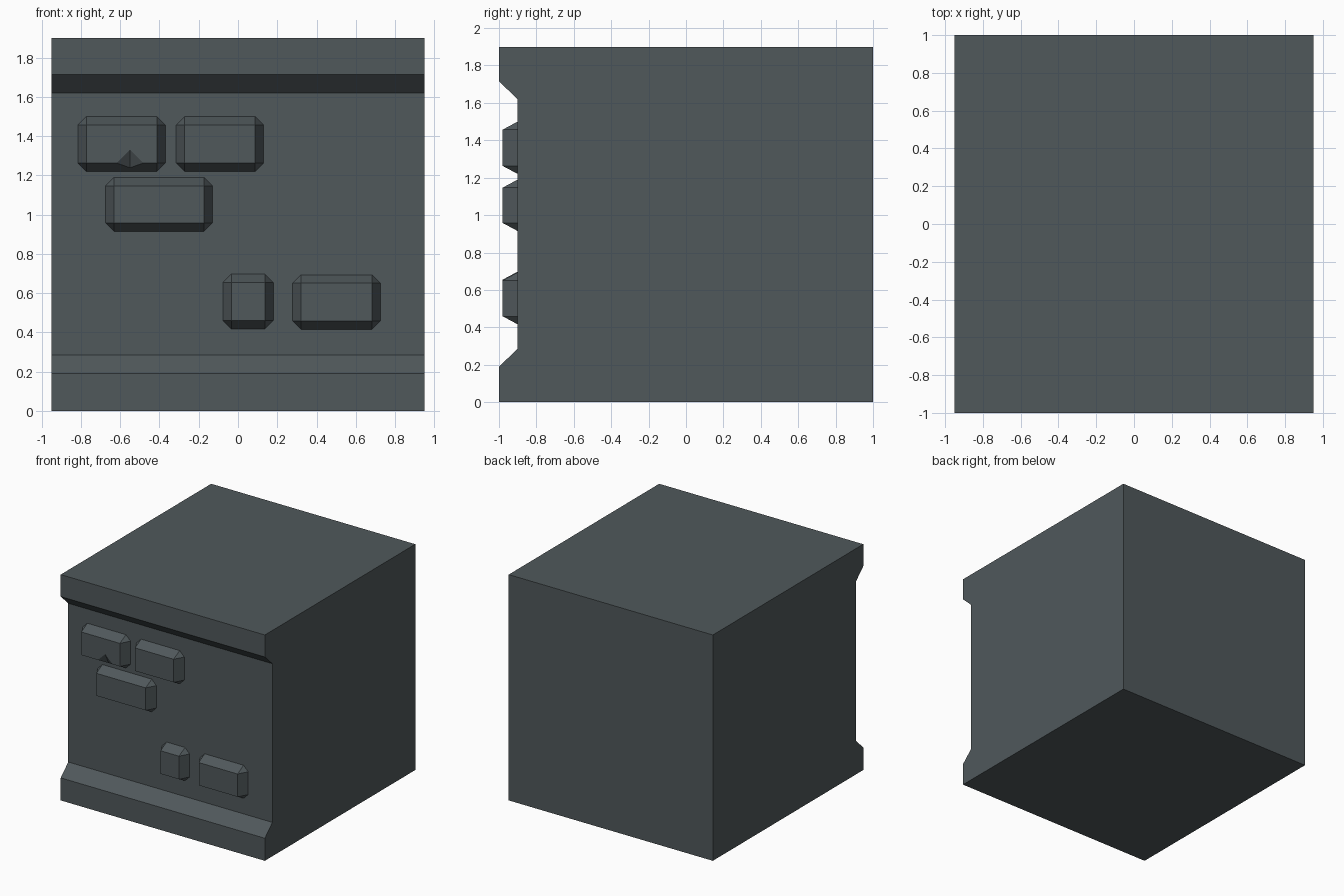
import bpy, bmesh

if "Cube" in bpy.data.objects:
    bpy.data.objects.remove(bpy.data.objects["Cube"])

WALL_Y, FACE_Y, BEVEL = -0.90, -0.98, 0.043

slate = bpy.data.materials.new("slate_grey")
slate.diffuse_color = (0.080, 0.098, 0.105, 1)
slate.use_nodes = True
slate.node_tree.nodes["Principled BSDF"].inputs["Base Color"].default_value = slate.diffuse_color


def make_object(name, bm):
    bmesh.ops.recalc_face_normals(bm, faces=bm.faces)
    mesh = bpy.data.meshes.new(name)
    bm.to_mesh(mesh)
    bm.free()
    mesh.materials.append(slate)
    obj = bpy.data.objects.new(name, mesh)
    bpy.context.collection.objects.link(obj)
    return obj


# Wall block: side profile (y, z) swept along x, with recessed front panel
profile = [(-1, 0), (1, 0), (1, 1.9), (-1, 1.9), (-1, 1.715),
           (WALL_Y, 1.62), (WALL_Y, 0.285), (-1, 0.19)]
bm = bmesh.new()
side = bm.faces.new([bm.verts.new((-0.95, y, z)) for y, z in profile])
swept = bmesh.ops.extrude_face_region(bm, geom=[side])["geom"]
bmesh.ops.translate(bm, vec=(1.9, 0, 0),
                    verts=[v for v in swept if isinstance(v, bmesh.types.BMVert)])
# The extrusion drops the starting face, so close any open end
open_edges = [e for e in bm.edges if e.is_boundary]
if open_edges:
    bmesh.ops.holes_fill(bm, edges=open_edges)
make_object("wall_block", bm)


# Raised brick: rectangular face on a corner-cut base, optional chipped lower edge
def brick(name, x0, x1, z0, z1, chip_x=None):
    bm = bmesh.new()
    b = BEVEL
    vert = lambda x, y, z: bm.verts.new((x, y, z))
    front = [vert(x, FACE_Y, z) for x, z in
             [(x0 + b, z0 + b), (x1 - b, z0 + b), (x1 - b, z1 - b), (x0 + b, z1 - b)]]
    base = [vert(x, WALL_Y, z) for x, z in
            [(x0 + b, z0), (x1 - b, z0), (x1, z0 + b), (x1, z1 - b),
             (x1 - b, z1), (x0 + b, z1), (x0, z1 - b), (x0, z0 + b)]]
    bm.faces.new(base)
    for i in range(4):
        j = (i + 1) % 4
        bm.faces.new([front[i], base[2 * i - 1], base[2 * i]])
        if i or chip_x is None:
            bm.faces.new([front[i], base[2 * i], base[2 * i + 1], front[j]])
    if chip_x is None:
        bm.faces.new(front)
    else:
        left = vert(chip_x - 0.068, FACE_Y, z0 + b)
        right = vert(chip_x + 0.068, FACE_Y, z0 + b)
        tip = vert(chip_x, FACE_Y, z0 + 0.11)
        low = vert(chip_x, FACE_Y + 0.045, z0 + b - 0.045 * b / 0.08)
        bm.faces.new([front[0], left, tip, right] + front[1:])
        bm.faces.new([front[0], base[0], base[1], front[1], right, low, left])
        bm.faces.new([left, low, tip])
        bm.faces.new([low, right, tip])
    make_object(name, bm)


brick("brick_upper_left", -0.815, -0.37, 1.22, 1.50, chip_x=-0.55)
brick("brick_upper_right", -0.315, 0.13, 1.22, 1.50)
brick("brick_middle", -0.675, -0.13, 0.915, 1.19)
brick("brick_lower_small", -0.077, 0.18, 0.418, 0.698)
brick("brick_lower_right", 0.278, 0.725, 0.416, 0.694)
